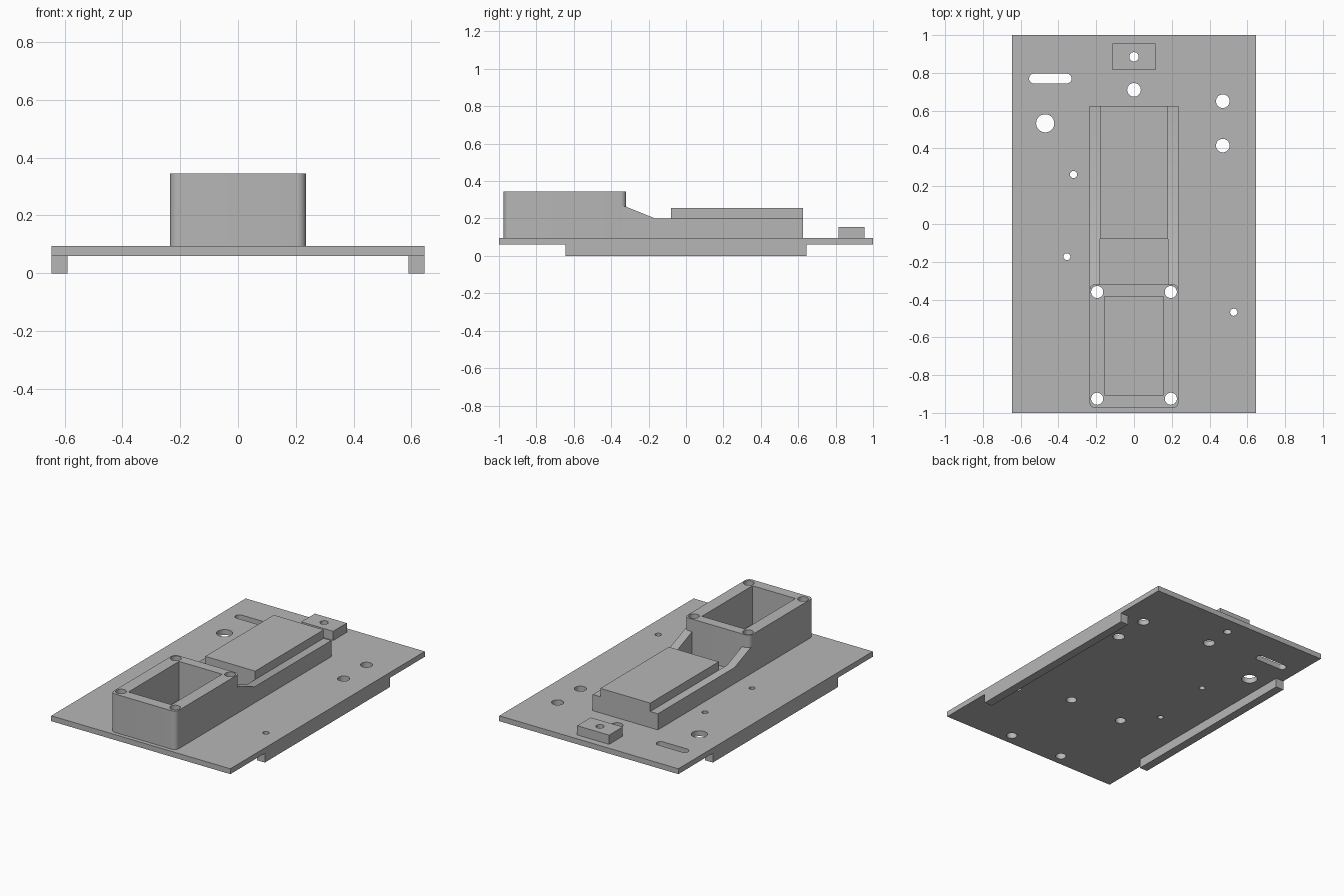
import bpy, bmesh, math

if "Cube" in bpy.data.objects:
    bpy.data.objects.remove(bpy.data.objects["Cube"])

grey = bpy.data.materials.new("plain_grey")
grey.use_nodes = True
GREY = (0.47, 0.47, 0.47, 1)
grey.diffuse_color = GREY
grey.node_tree.nodes["Principled BSDF"].inputs["Base Color"].default_value = GREY


def rounded(cx, cy, w, h, r=0, steps=8):
    """Outline of a rectangle with rounded corners (a circle when w = h = 2r)."""
    if r == 0:
        steps = 0
    pts = []
    for k, (sx, sy) in enumerate([(1, 1), (-1, 1), (-1, -1), (1, -1)]):
        for i in range(steps + 1):
            a = math.pi / 2 * (k + i / max(steps, 1))
            p = (cx + sx * (w / 2 - r) + r * math.cos(a),
                 cy + sy * (h / 2 - r) + r * math.sin(a))
            if not pts or math.dist(p, pts[-1]) > 1e-5:
                pts.append(p)
    if math.dist(pts[0], pts[-1]) < 1e-5:
        pts.pop()
    return pts


def extrude(name, outlines, lo, hi, along="z"):
    """Extrude closed outlines from lo to hi along z (xy outline) or x (yz outline)."""
    def place(p, d):
        return (p[0], p[1], d) if along == "z" else (d, p[0], p[1])
    bm = bmesh.new()
    for outline in outlines:
        bottom = [bm.verts.new(place(p, lo)) for p in outline]
        top = [bm.verts.new(place(p, hi)) for p in outline]
        bm.faces.new(bottom)
        bm.faces.new(top)
        for i in range(len(outline)):
            j = (i + 1) % len(outline)
            bm.faces.new((bottom[i], bottom[j], top[j], top[i]))
    bmesh.ops.recalc_face_normals(bm, faces=bm.faces)
    mesh = bpy.data.meshes.new(name)
    bm.to_mesh(mesh)
    bm.free()
    mesh.materials.append(grey)
    ob = bpy.data.objects.new(name, mesh)
    bpy.context.collection.objects.link(ob)
    return ob


def activate(ob):
    bpy.ops.object.select_all(action="DESELECT")
    ob.select_set(True)
    bpy.context.view_layer.objects.active = ob


def cut(ob, cutter):
    activate(ob)
    mod = ob.modifiers.new("cut", "BOOLEAN")
    mod.operation, mod.solver, mod.object = "DIFFERENCE", "EXACT", cutter
    bpy.ops.object.modifier_apply(modifier=mod.name)


# Heights shared by the parts
UNDER, DECK = 0.06, 0.095

# Base plate and the rails under its long edges
plate = extrude("base_plate", [rounded(0, 0, 1.29, 2)], UNDER, DECK)
for side, s in (("left", 1), ("right", -1)):
    extrude(side + "_rail", [rounded(s * 0.617, 0, 0.056, 1.29)], 0, UNDER)

# Open box at the front
box = extrude("front_box", [rounded(0, -0.647, 0.47, 0.655, 0.03)], DECK, 0.345)

# Side ledges that ramp up to the box, and the raised block between them
ledge_profile = [(-0.345, DECK), (0.625, DECK), (0.625, 0.2),
                 (-0.165, 0.2), (-0.325, 0.265), (-0.345, 0.265)]
ledges = [extrude("left_ledge", [ledge_profile], 0.18, 0.235, "x"),
          extrude("right_ledge", [ledge_profile], -0.235, -0.18, "x")]
extrude("raised_block", [rounded(0, 0.2725, 0.36, 0.705)], DECK, 0.255)

# Small block at the back
small_block = extrude("back_block", [rounded(0, 0.885, 0.23, 0.14)], DECK, 0.155)

# Through holes: x, y, radius
holes = [(0, 0.71, 0.036), (0, 0.885, 0.025),
         (0.47, 0.65, 0.036), (0.47, 0.415, 0.036), (-0.47, 0.533, 0.048),
         (-0.32, 0.262, 0.019), (-0.355, -0.173, 0.018), (0.528, -0.467, 0.019)]
holes += [(s * 0.195, y, 0.032) for s in (1, -1) for y in (-0.36, -0.925)]
outlines = [rounded(x, y, 2 * r, 2 * r, r) for x, y, r in holes]
outlines.append(rounded(-0.443, 0.77, 0.225, 0.052, 0.026))
drill = extrude("hole_cutter", outlines, -0.1, 0.5)
pocket = extrude("pocket_cutter", [rounded(0, -0.645, 0.31, 0.52)], 0, 0.5)

cut(box, pocket)
for part in [plate, box, small_block] + ledges:
    cut(part, drill)
    activate(part)
    bpy.ops.object.shade_smooth_by_angle(angle=math.radians(30))
for cutter in (drill, pocket):
    bpy.data.objects.remove(cutter)
